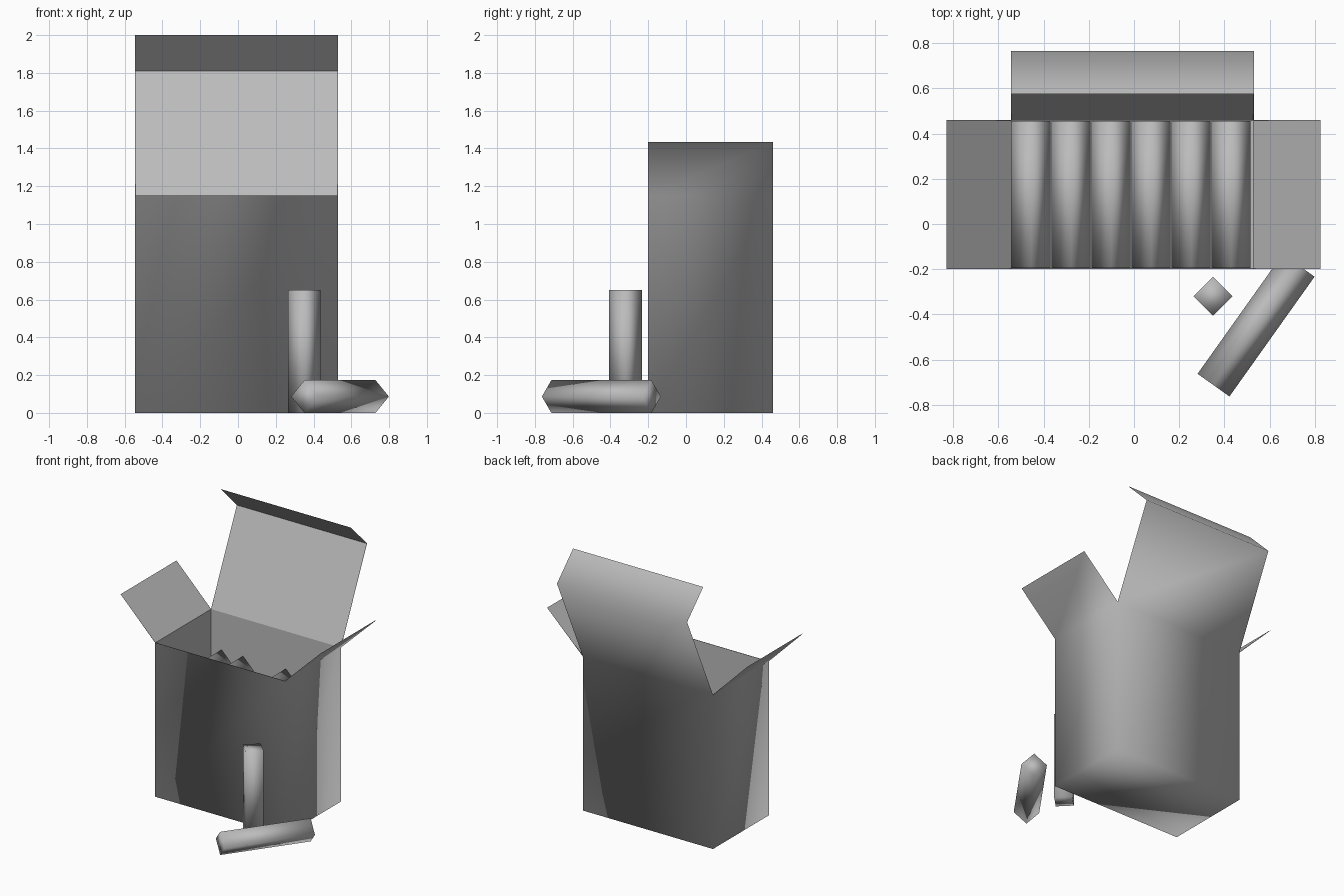
import bpy
from math import radians, pi
from mathutils import Matrix, Vector

if "Cube" in bpy.data.objects:
    bpy.data.objects.remove(bpy.data.objects["Cube"], do_unlink=True)

grey = bpy.data.materials.new("plain grey")
grey.use_nodes = True
grey.diffuse_color = (0.5, 0.5, 0.5, 1)
grey.node_tree.nodes["Principled BSDF"].inputs["Base Color"].default_value = (0.5, 0.5, 0.5, 1)

X0, X1, Y0, Y1, TOP = -0.545, 0.53, -0.2, 0.46, 1.15
STICK_R, STICK_LEN = 0.0865, 0.65


def add_mesh(name, verts, faces, smooth):
    mesh = bpy.data.meshes.new(name)
    mesh.from_pydata(verts, [], faces)
    mesh.materials.append(grey)
    for p in mesh.polygons:
        p.use_smooth = smooth
    obj = bpy.data.objects.new(name, mesh)
    bpy.context.collection.objects.link(obj)
    return obj


def carton(name, d, smooth):
    """Open box with two side flaps and a folded lid, inset by d."""
    x0, x1, y0, y1 = X0 + d, X1 - d, Y0 + d, Y1 - d
    verts = [(x, y, z) for z in (d, TOP) for x, y in ((x0, y0), (x1, y0), (x1, y1), (x0, y1))]
    # outer edges of the side flaps, the lid fold and the tuck flap
    verts += [(x0 - 0.285, y, 1.435) for y in (y0, y1)]
    verts += [(x1 + 0.295, y, 1.435) for y in (y0, y1)]
    verts += [(x, 0.765 - d, 1.81) for x in (x0, x1)]
    verts += [(x, 0.575, 2.0 - d) for x in (x0, x1)]
    faces = [(3, 2, 1, 0)]
    faces += [(i, (i + 1) % 4, (i + 1) % 4 + 4, i + 4) for i in range(4)]
    faces += [(7, 4, 8, 9), (5, 6, 11, 10), (6, 7, 12, 13), (13, 12, 14, 15)]
    if d:
        faces = [f[::-1] for f in faces]
    return add_mesh(name, verts, faces, smooth)


def stick(name, centre, rotation):
    """Square bar along its own z, standing on its corners."""
    ring = [(STICK_R, 0), (0, STICK_R), (-STICK_R, 0), (0, -STICK_R)]
    verts = [(x, y, z) for z in (-STICK_LEN / 2, STICK_LEN / 2) for x, y in ring]
    faces = [(3, 2, 1, 0), (4, 5, 6, 7)]
    faces += [(i, (i + 1) % 4, (i + 1) % 4 + 4, i + 4) for i in range(4)]
    obj = add_mesh(name, verts, faces, True)
    obj.matrix_world = Matrix.Translation(Vector(centre)) @ rotation


carton("carton_outside", 0, True)
carton("carton_inside", 0.003, False)

# sticks stacked inside the carton, one missing from the third column
along_y = Matrix.Rotation(-pi / 2, 4, 'X')
for col in range(6):
    for row in range(4 if col == 2 else 5):
        stick("stacked_stick", (-0.455 + 0.177 * col, 0.131, 0.092 + 0.173 * row), along_y)

# loose sticks in front
stick("standing_stick", (0.35, -0.32, STICK_LEN / 2), Matrix.Identity(4))
stick("lying_stick", (0.54, -0.448, STICK_R), Matrix.Rotation(radians(-35.4), 4, 'Z') @ along_y)
